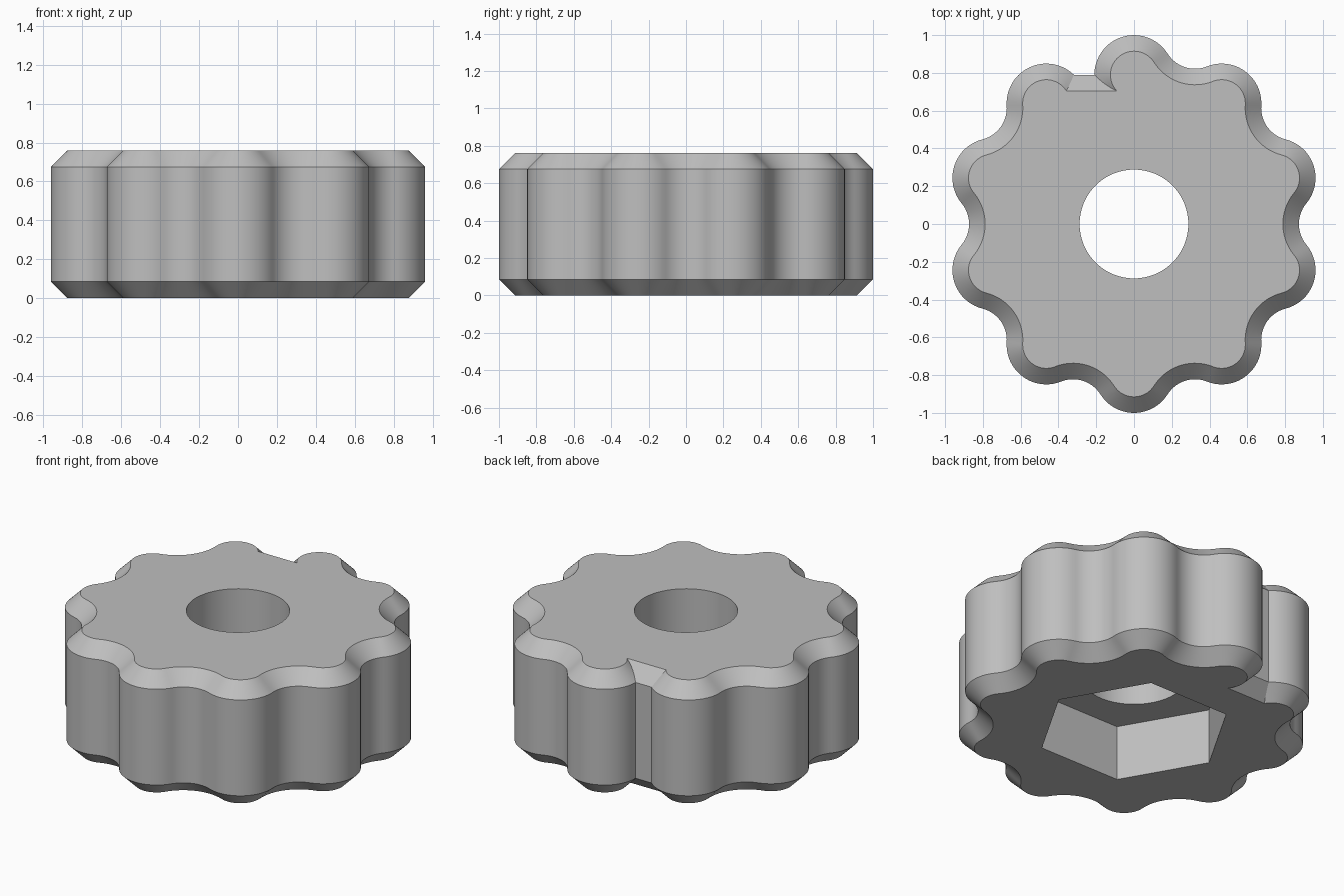
import bpy, bmesh
from math import sin, cos, pi, radians, asin, atan2, hypot

cube = bpy.data.objects.get("Cube")
if cube:
    bpy.data.objects.remove(cube, do_unlink=True)

HEIGHT, CHAMFER = 0.76, 0.085
LOBES, LOBE_DIST, LOBE_R = 10, 0.79, 0.21
VALLEY_DIST = 1.045
HOLE_R, HEX_R, HEX_DEPTH = 0.288, 0.547, 0.34
STEP = 2 * pi / LOBES

# Tangency between each lobe arc and the hollow next to it
dx = VALLEY_DIST * cos(STEP / 2) - LOBE_DIST
dy = VALLEY_DIST * sin(STEP / 2)
BETA = atan2(dy, dx)
VALLEY_R = hypot(dx, dy) - LOBE_R


def arc(dist, direction, radius, start, end, n):
    """Points on an arc whose centre is at a polar position."""
    cx, cy = dist * cos(direction), dist * sin(direction)
    angles = [start + (end - start) * i / n for i in range(n + 1)]
    return [(cx + radius * cos(a), cy + radius * sin(a)) for a in angles]


def outline(inset):
    """Scalloped outline moved inward; one hollow is replaced by a flat."""
    points = []
    r = LOBE_R - inset
    first = pi / 2 + STEP
    for k in range(LOBES):
        a = first + k * STEP
        start, end = a - BETA, a + BETA
        if k == 0:
            start = asin((LOBE_DIST - inset - LOBE_DIST * sin(a)) / r)
        if k == LOBES - 1:
            end = a + pi / 2 + asin(inset / r)
        points += arc(LOBE_DIST, a, r, start, end, 20)
        if k < LOBES - 1:
            points += arc(VALLEY_DIST, a + STEP / 2, VALLEY_R + inset,
                          a + BETA + pi, a + STEP - BETA + pi, 14)[1:-1]
    return points


def ring(bm, points, z):
    return [bm.verts.new((x, y, z)) for x, y in points]


def bridge(bm, low, high):
    n = len(low)
    for i in range(n):
        j = (i + 1) % n
        bm.faces.new((low[i], low[j], high[j], high[i]))


def fill_between(bm, outer, inner):
    """Flat face with an opening."""
    edges = []
    for loop in (outer, inner):
        for i, v in enumerate(loop):
            w = loop[(i + 1) % len(loop)]
            edges.append(bm.edges.get((v, w)) or bm.edges.new((v, w)))
    bmesh.ops.triangle_fill(bm, use_beauty=True, use_dissolve=False, edges=edges)


bm = bmesh.new()

# Outer wall with chamfers top and bottom
N = 6
insets = [CHAMFER * (1 - i / N) for i in range(N + 1)]
levels = [(d, CHAMFER - d) for d in insets]
levels += [(d, HEIGHT - CHAMFER + d) for d in reversed(insets)]
walls = [ring(bm, outline(d), z) for d, z in levels]
for low, high in zip(walls, walls[1:]):
    bridge(bm, low, high)

# Round bore above a hexagonal nut pocket
circle = arc(0, 0, HOLE_R, 0, 2 * pi, 96)[:-1]
hexagon = arc(0, 0, HEX_R, 0, 2 * pi, 6)[:-1]
bore_top, bore_low = ring(bm, circle, HEIGHT), ring(bm, circle, HEX_DEPTH)
hex_top, hex_low = ring(bm, hexagon, HEX_DEPTH), ring(bm, hexagon, 0)
bridge(bm, bore_low, bore_top)
bridge(bm, hex_low, hex_top)

# Top face, bottom face and pocket ceiling
fill_between(bm, walls[-1], bore_top)
fill_between(bm, walls[0], hex_low)
fill_between(bm, hex_top, bore_low)
bmesh.ops.recalc_face_normals(bm, faces=bm.faces[:])

mesh = bpy.data.meshes.new("knob_body")
bm.to_mesh(mesh)
bm.free()
knob = bpy.data.objects.new("knob_body", mesh)
bpy.context.collection.objects.link(knob)

# Plain grey material
grey = bpy.data.materials.new("light_grey")
grey.use_nodes = True
colour = (0.52, 0.52, 0.52, 1)
grey.diffuse_color = colour
grey.node_tree.nodes["Principled BSDF"].inputs["Base Color"].default_value = colour
mesh.materials.append(grey)

bpy.ops.object.select_all(action="DESELECT")
knob.select_set(True)
bpy.context.view_layer.objects.active = knob
bpy.ops.object.shade_smooth_by_angle(angle=radians(25))
